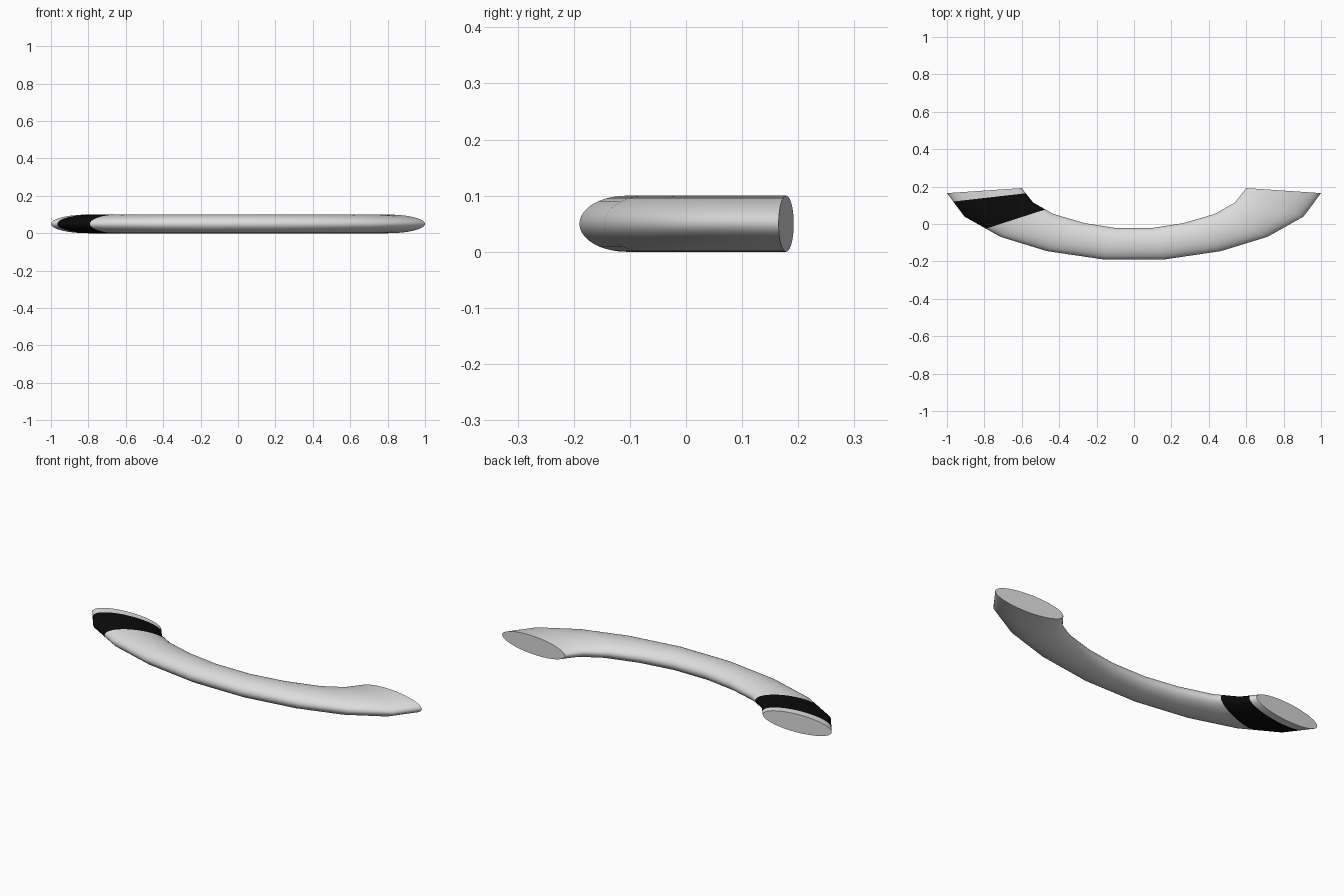
import bpy, bmesh, math

if "Cube" in bpy.data.objects:
    bpy.data.objects.remove(bpy.data.objects["Cube"])

SIDES = 40
HALF_HEIGHT = 0.05


def material(name, value):
    m = bpy.data.materials.new(name)
    m.diffuse_color = (value, value, value, 1)
    m.use_nodes = True
    m.node_tree.nodes["Principled BSDF"].inputs["Base Color"].default_value = m.diffuse_color
    return m


def between(a, b, t):
    # Blend two (outer, inner) stations
    return tuple((p[0] + (q[0] - p[0]) * t, p[1] + (q[1] - p[1]) * t)
                 for p, q in zip(a, b))


# Stations of the bent bar on the left half: (outer point, inner point) in plan
half = [
    ((-1.0, 0.165), (-0.60, 0.192)),
    ((-0.907, 0.04), (-0.54, 0.115)),
    ((-0.715, -0.068), (-0.43, 0.053)),
    ((-0.465, -0.145), (-0.265, 0.005)),
    ((-0.16, -0.19), (-0.095, -0.022)),
]
right = [tuple((-x, y) for x, y in s) for s in reversed(half)]

# Extra stations bound the dark band near the left end
band_start = between(half[0], half[1], 0.36)
band_end = between(half[1], half[2], 0.60)
stations = [half[0], band_start, half[1], band_end] + half[2:] + right
BAND = (1, 2)

# Curved bar: elliptical rings lofted along the stations
bm = bmesh.new()
rings = []
for (ox, oy), (ix, iy) in stations:
    ring = []
    for k in range(SIDES):
        a = 2 * math.pi * k / SIDES
        t = (1 + math.cos(a)) / 2
        ring.append(bm.verts.new((ix + (ox - ix) * t, iy + (oy - iy) * t,
                                  HALF_HEIGHT * (1 + math.sin(a)))))
    rings.append(ring)

for i, (r0, r1) in enumerate(zip(rings, rings[1:])):
    for k in range(SIDES):
        n = (k + 1) % SIDES
        f = bm.faces.new((r0[k], r0[n], r1[n], r1[k]))
        f.material_index = 1 if i in BAND else 0

# Flat oval end caps
bm.faces.new(rings[0])
bm.faces.new(rings[-1])
bmesh.ops.recalc_face_normals(bm, faces=bm.faces)

mesh = bpy.data.meshes.new("curved_bar")
bm.to_mesh(mesh)
bm.free()
mesh.materials.append(material("light grey", 0.72))
mesh.materials.append(material("black", 0.003))
bar = bpy.data.objects.new("curved_bar", mesh)
bpy.context.collection.objects.link(bar)

# Smooth sides, sharp cap rims
bpy.context.view_layer.objects.active = bar
bar.select_set(True)
bpy.ops.object.shade_smooth_by_angle(angle=math.radians(40))
